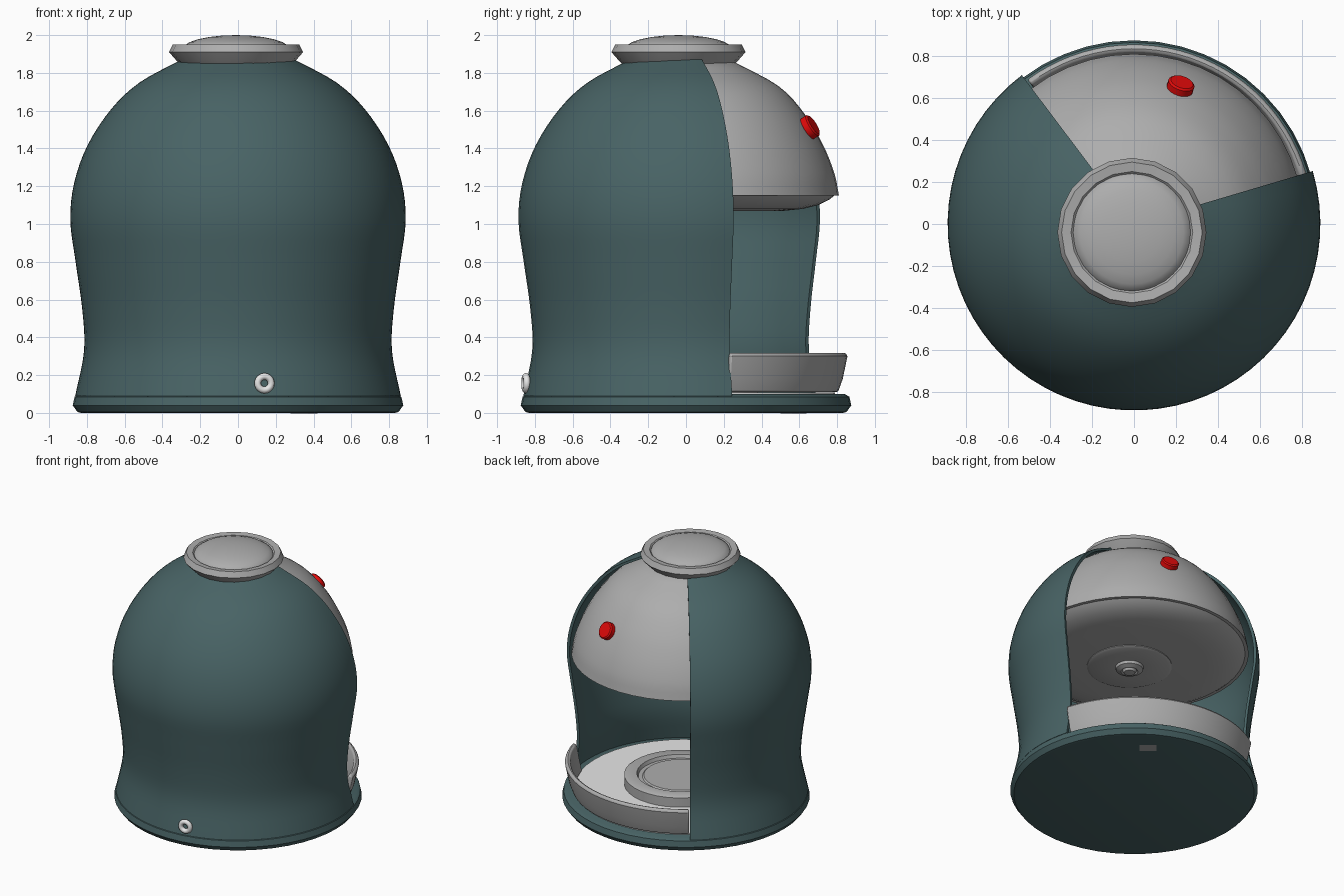
import bpy, bmesh, math
from mathutils import Matrix, Vector

cube = bpy.data.objects.get("Cube")
if cube:
    bpy.data.objects.remove(cube)


def material(name, rgb):
    m = bpy.data.materials.new(name)
    m.use_nodes = True
    m.diffuse_color = (*rgb, 1)
    m.node_tree.nodes["Principled BSDF"].inputs["Base Color"].default_value = (*rgb, 1)
    return m


TEAL = material("dark teal", (0.065, 0.125, 0.13))
GREY = material("grey", (0.42, 0.42, 0.42))
WHITE = material("light grey", (0.8, 0.8, 0.8))
RED = material("red", (0.75, 0.003, 0.003))
OPEN_START, OPEN_END = math.radians(16.5), math.radians(127)


def finish(obj, mat, smooth=35):
    obj.data.materials.append(mat)
    if smooth:
        bpy.ops.object.select_all(action="DESELECT")
        obj.select_set(True)
        bpy.context.view_layer.objects.active = obj
        bpy.ops.object.shade_smooth_by_angle(angle=math.radians(smooth))
    return obj


def lathe(name, profile, mat, start=0, end=math.tau, steps=48, centre=(0, 0, 0),
          closed=False, smooth=35):
    """Revolve (radius, height) points about the z axis, fully or in part."""
    bm = bmesh.new()
    verts = [bm.verts.new((r, 0, z)) for r, z in profile]
    pairs = list(zip(verts, verts[1:] + verts[:1]))
    edges = [bm.edges.new(p) for p in (pairs if closed else pairs[:-1])]
    if closed:
        bm.faces.new(verts)
    bmesh.ops.rotate(bm, verts=verts, cent=(0, 0, 0), matrix=Matrix.Rotation(start, 3, "Z"))
    ends = bmesh.ops.spin(bm, geom=bm.faces[:] if closed else verts + edges, cent=(0, 0, 0),
                          axis=(0, 0, 1), angle=end - start, steps=steps,
                          use_duplicate=False)
    bmesh.ops.remove_doubles(bm, verts=bm.verts, dist=1e-4)
    if closed:
        # close the starting end of a partial ring
        loose = [e for e in bm.edges if e.is_boundary]
        if loose:
            bmesh.ops.holes_fill(bm, edges=loose)
    bmesh.ops.recalc_face_normals(bm, faces=bm.faces)
    mesh = bpy.data.meshes.new(name)
    bm.to_mesh(mesh)
    bm.free()
    obj = bpy.data.objects.new(name, mesh)
    obj.location = centre
    bpy.context.collection.objects.link(obj)
    return finish(obj, mat, smooth)


def curve_through(points, count=4):
    """Smooth a coarse profile with Catmull-Rom interpolation."""
    p = [Vector(q) for q in points]
    p = [2 * p[0] - p[1]] + p + [2 * p[-1] - p[-2]]
    out = []
    for a, b, c, d in zip(p, p[1:], p[2:], p[3:]):
        for i in range(count):
            t = i / count
            out.append(0.5 * (2 * b + (c - a) * t + (2 * a - 5 * b + 4 * c - d) * t * t
                              + (3 * b - a - 3 * c + d) * t ** 3))
    return [tuple(q) for q in out] + [tuple(points[-1])]


# Outer shell: bell profile wrapped round everything but the opening
bell = curve_through([(0.862, 0.09), (0.815, 0.33), (0.825, 0.55), (0.86, 0.8), (0.888, 1.02),
                      (0.867, 1.22), (0.795, 1.42), (0.67, 1.61), (0.52, 1.75), (0.3, 1.87)])
inner = [(r - 0.02, z - 0.01) for r, z in reversed(bell)]
lathe("outer_shell", bell + inner, TEAL, OPEN_END, OPEN_START + math.tau, closed=True)

# Base foot
lathe("base", [(0, 0), (0.83, 0), (0.85, 0.005), (0.875, 0.04), (0.865, 0.085), (0.84, 0.1),
               (0, 0.1)], TEAL)

# Brew head: inner dome with a bulging underside
head = curve_through([(0.81, 1.15), (0.785, 1.27), (0.725, 1.42), (0.63, 1.58), (0.49, 1.73),
                      (0.25, 1.86)])
under = [(0, 1.07), (0.52, 1.07), (0.62, 1.08), (0.7, 1.1), (0.76, 1.13), (0.785, 1.15)]
lathe("brew_head", under + head + [(0, 1.87)], GREY)

# Nozzle under the head
lathe("nozzle", [(0.3, 1.08), (0.3, 1.065), (0.28, 1.055), (0.1, 1.06), (0.095, 1.04),
                 (0.06, 1.025), (0.05, 1.035), (0.04, 1.015), (0, 1.01)], GREY,
      steps=32, centre=(0, -0.05, 0))

# Lid ring and its domed cap
LID = (-0.01, -0.04, 0)
lathe("lid_ring", [(0.3, 1.85), (0.32, 1.87), (0.355, 1.91), (0.335, 1.95), (0.29, 1.945),
                   (0.265, 1.92)], GREY, steps=20, centre=LID, smooth=20)
lathe("lid_cap", [(0.285, 1.925)] + [(0.285 * math.cos(a), 1.925 + 0.075 * math.sin(a))
      for a in [math.pi / 2 * i / 6 for i in range(1, 7)]], GREY, steps=32, centre=LID)

# Drip tray: pale floor, front lip and cup plate
lathe("tray_floor", [(0, 0.09), (0.79, 0.09), (0.79, 0.108), (0, 0.108)], WHITE)
lip = lathe("tray_lip", [(0.805, 0.11), (0.83, 0.18), (0.855, 0.3), (0.845, 0.318),
                         (0.825, 0.318), (0.815, 0.3), (0.79, 0.18), (0.775, 0.11)], GREY,
            OPEN_START - 0.01, OPEN_END - 0.01, steps=28, closed=True)
bevel = lip.modifiers.new("rounded ends", "BEVEL")
bevel.width, bevel.segments, bevel.angle_limit = 0.012, 2, math.radians(60)
lathe("cup_plate", [(0.4, 0.1), (0.4, 0.18), (0.385, 0.19), (0.31, 0.19), (0.3, 0.165),
                    (0.27, 0.165), (0.26, 0.175), (0, 0.175)], GREY,
      steps=36, centre=(0.06, -0.02, 0))

# Power button, lying against the head
button = lathe("power_button", [(0, -0.02), (0.064, -0.02), (0.064, 0.012), (0.055, 0.02),
                                (0, 0.02)], RED, steps=24, centre=(0.223, 0.66, 1.515))
normal = Vector((0.31, 0.95, 0.6))
button.rotation_euler = normal.to_track_quat("Z", "Y").to_euler()

# Cord grommet at the foot of the shell
bpy.ops.mesh.primitive_torus_add(major_radius=0.036, minor_radius=0.018, major_segments=24,
                                 minor_segments=10, location=(0.14, -0.848, 0.157),
                                 rotation=(math.pi / 2, 0, 0.16))
grommet = bpy.context.object
grommet.name = "cord_grommet"
finish(grommet, WHITE, 60)

# Small latch plate on the underside
bpy.ops.mesh.primitive_cube_add(size=1, location=(0.35, 0.57, 0.001),
                                rotation=(0, 0, math.radians(-40)))
latch = bpy.context.object
latch.name = "latch_plate"
latch.scale = (0.12, 0.08, 0.006)
finish(latch, GREY, 0)
